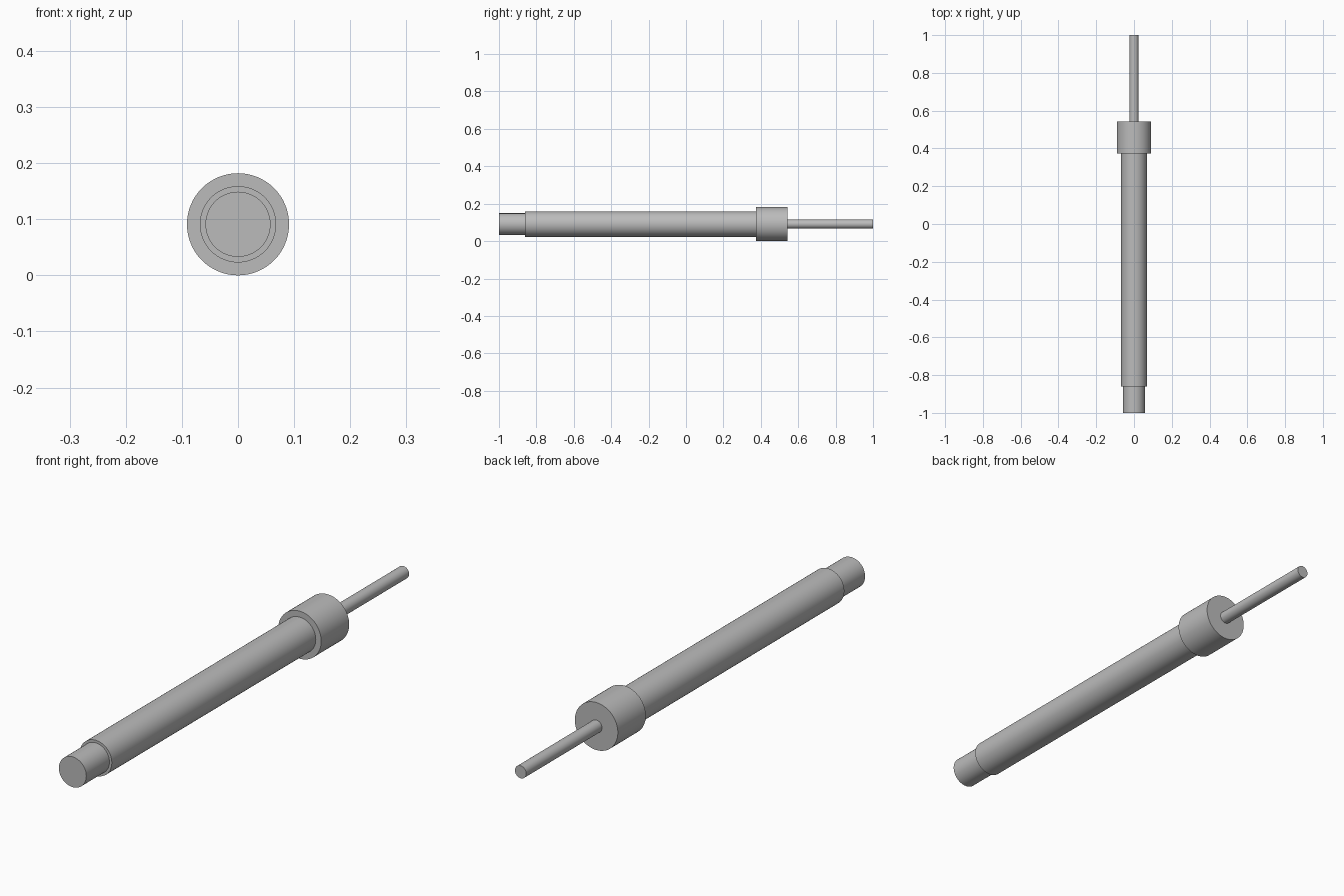
import bpy
import math

cube = bpy.data.objects.get("Cube")
if cube:
    bpy.data.objects.remove(cube, do_unlink=True)

# Single plain grey finish
grey = bpy.data.materials.new("metal_grey")
grey.use_nodes = True
colour = (0.5, 0.5, 0.5, 1)
grey.diffuse_color = colour
grey.node_tree.nodes["Principled BSDF"].inputs["Base Color"].default_value = colour

AXIS_HEIGHT = 0.091


def rod_section(name, radius, y_start, y_end):
    """Capped cylinder lying along y, on the shared axis."""
    bpy.ops.mesh.primitive_cylinder_add(
        vertices=64, radius=radius, depth=y_end - y_start,
        location=(0, (y_start + y_end) / 2, AXIS_HEIGHT),
        rotation=(math.pi / 2, 0, 0))
    section = bpy.context.object
    section.name = name
    section.data.materials.append(grey)
    bpy.ops.object.shade_smooth_by_angle(angle=math.radians(30))


# Sections from front to back
rod_section("front_tip", 0.058, -1, -0.86)
rod_section("main_barrel", 0.068, -0.86, 0.373)
rod_section("collar", AXIS_HEIGHT, 0.373, 0.542)
rod_section("rear_pin", 0.024, 0.542, 1)
